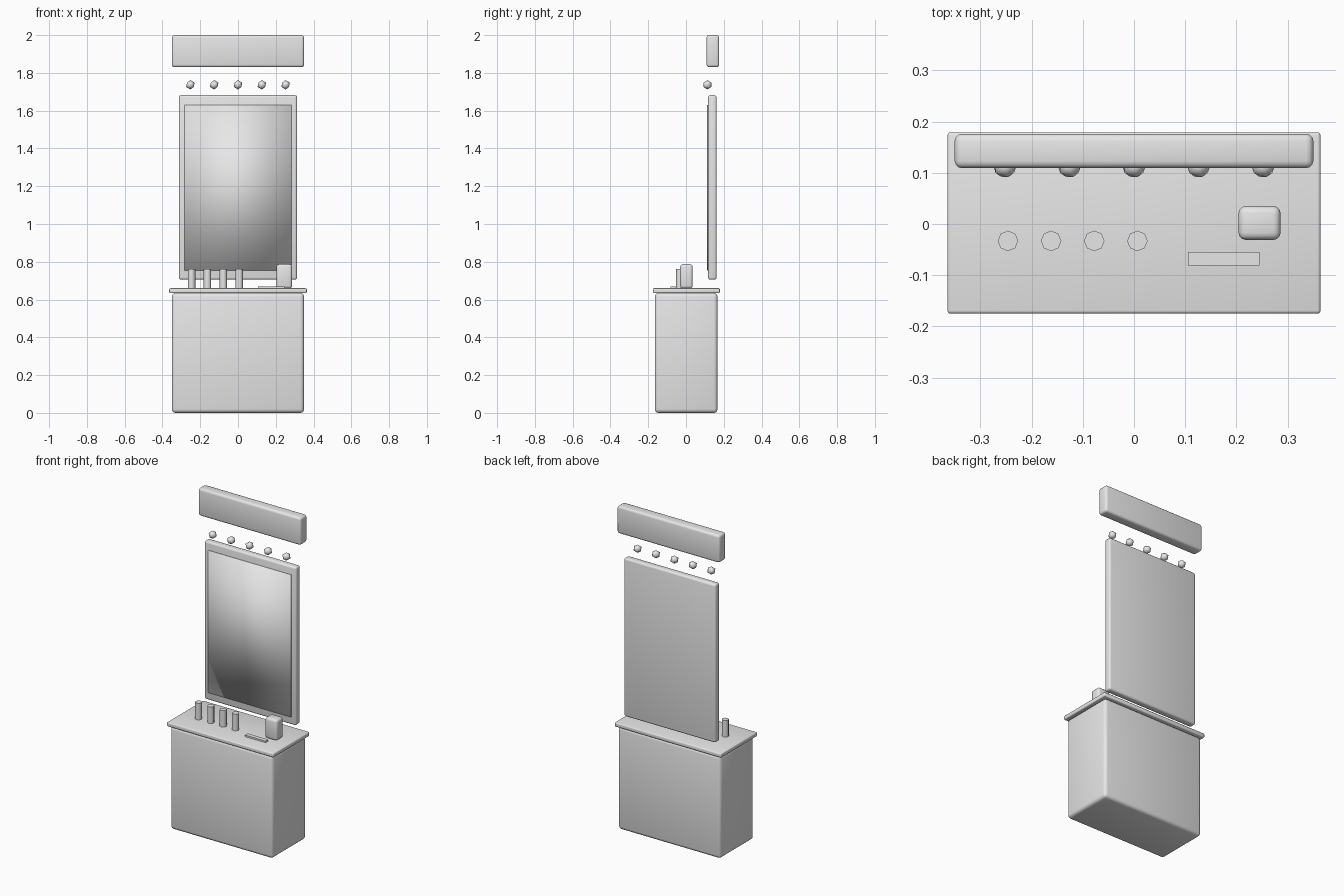
import bpy
import math

if "Cube" in bpy.data.objects:
    bpy.data.objects.remove(bpy.data.objects["Cube"], do_unlink=True)

# One plain material for the whole model
grey = bpy.data.materials.new("light_grey")
grey.use_nodes = True
grey.diffuse_color = (0.8, 0.8, 0.8, 1)
grey.node_tree.nodes["Principled BSDF"].inputs["Base Color"].default_value = (0.8, 0.8, 0.8, 1)


def finish(name):
    obj = bpy.context.object
    obj.name = obj.data.name = name
    obj.data.materials.append(grey)
    return obj


def box(name, x, y, z, bevel=0):
    """Box from (min, max) ranges, with optional rounded edges."""
    ranges = (x, y, z)
    bpy.ops.mesh.primitive_cube_add(size=1, location=[(a + b) / 2 for a, b in ranges])
    obj = finish(name)
    obj.scale = [b - a for a, b in ranges]
    bpy.ops.object.transform_apply(location=False, rotation=False, scale=True)
    if bevel:
        mod = obj.modifiers.new("rounded_edges", "BEVEL")
        mod.width = bevel
        mod.segments = 3
        bpy.ops.object.modifier_apply(modifier=mod.name)
        bpy.ops.object.shade_smooth_by_angle(angle=math.radians(40))
    return obj


# Cabinet and counter
box("cabinet", (-0.35, 0.35), (-0.165, 0.167), (0, 0.635), 0.02)
box("counter", (-0.364, 0.364), (-0.175, 0.179), (0.634, 0.66), 0.006)

# Mirror: backing panel and softly shaded glass
box("mirror_frame", (-0.313, 0.313), (0.117, 0.162), (0.705, 1.682), 0.012)
box("mirror_glass", (-0.282, 0.282), (0.112, 0.121), (0.754, 1.631))
bpy.ops.object.shade_smooth()

# Header board
box("header_board", (-0.35, 0.35), (0.109, 0.176), (1.83, 2.0), 0.014)

# Row of light bulbs
for i in range(5):
    bpy.ops.mesh.primitive_ico_sphere_add(subdivisions=1, radius=0.025,
                                          location=((i - 2) * 0.126, 0.113, 1.737))
    finish(f"bulb_{i + 1}")
    bpy.ops.object.shade_smooth()

# Bottles on the counter
for i in range(4):
    bpy.ops.mesh.primitive_cylinder_add(vertices=8, radius=0.02, depth=0.104,
                                        location=(-0.246 + i * 0.0842, -0.033, 0.71))
    finish(f"bottle_{i + 1}")
    bpy.ops.object.shade_smooth_by_angle(angle=math.radians(50))

# Tissue box and comb
box("tissue_box", (0.204, 0.286), (-0.031, 0.035), (0.659, 0.787), 0.014)
box("comb", (0.105, 0.245), (-0.081, -0.055), (0.659, 0.67))
